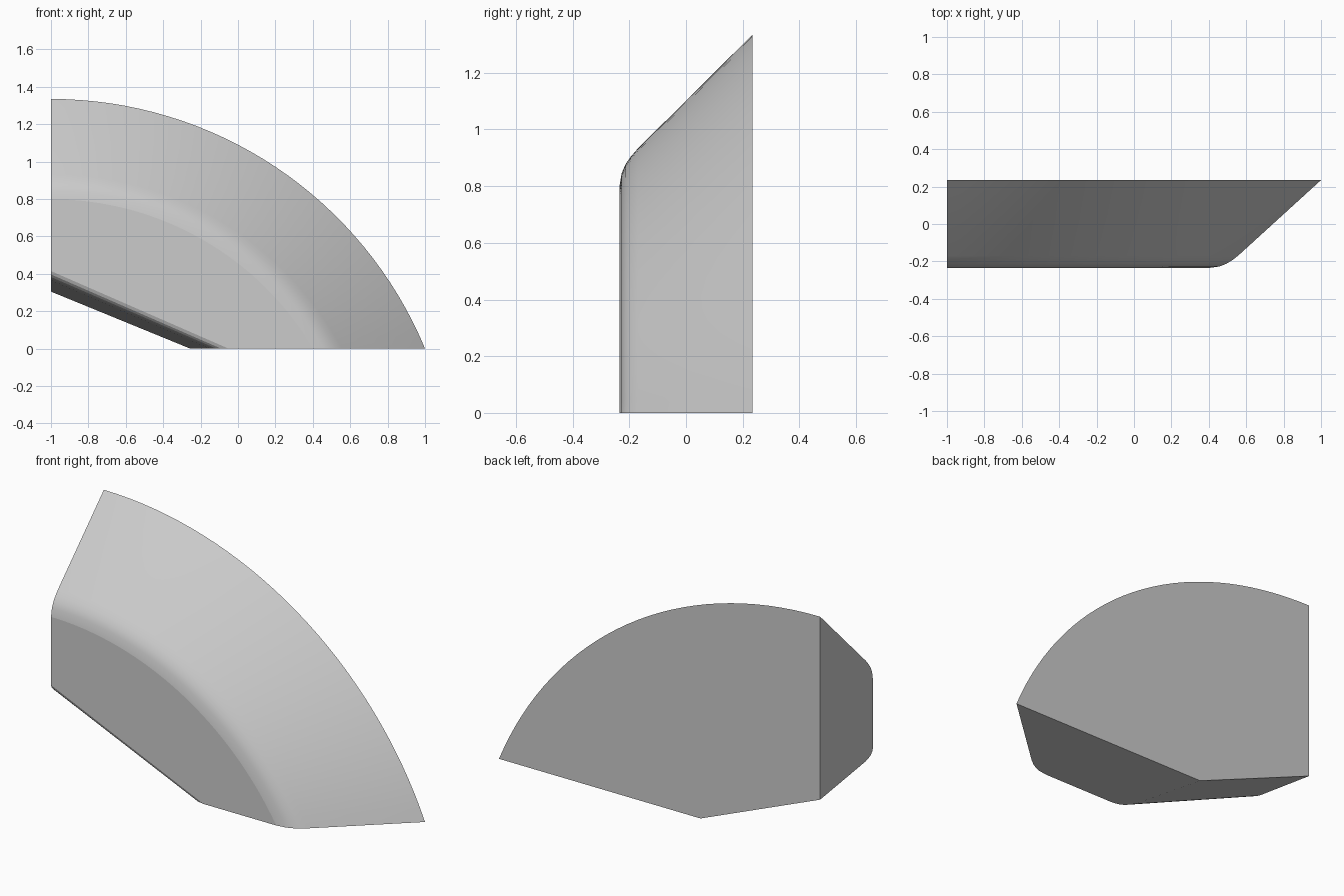
import bpy, bmesh, math

if "Cube" in bpy.data.objects:
    bpy.data.objects.remove(bpy.data.objects["Cube"])

CX, CZ = -1.0, -0.831   # centre of the big outer arc
SEG = 32

# Layers from back to front: y, arc radius, slanted edge height at x=-1, slanted edge x at z=0
layers = [
    (0.235, 2.166, 0.305, -0.255),
    (-0.170, 1.764, 0.366, -0.150),
    (-0.195, 1.735, 0.374, -0.132),
    (-0.213, 1.709, 0.383, -0.115),
    (-0.227, 1.677, 0.397, -0.090),
    (-0.235, 1.630, 0.415, -0.050),
]


def outline(bm, y, radius, z_left, x_low):
    """Arc sector cut off at x=-1, z=0 and the slanted lower edge."""
    pts = [(-1, z_left), (x_low, 0)]
    start = math.asin(-CZ / radius)
    for i in range(SEG + 1):
        a = start + (math.pi / 2 - start) * i / SEG
        pts.append((CX + radius * math.cos(a), max(0, CZ + radius * math.sin(a))))
    return [bm.verts.new((x, y, z)) for x, z in pts]


# Panel: lofted layers with flat caps
bm = bmesh.new()
rings = [outline(bm, *layer) for layer in layers]
n = len(rings[0])
for a, b in zip(rings, rings[1:]):
    for i in range(n):
        j = (i + 1) % n
        f = bm.faces.new((a[i], a[j], b[j], b[i]))
        f.smooth = 2 <= i < n - 1      # only the curved rim is smooth
bm.faces.new(rings[0])
bm.faces.new(rings[-1])
bmesh.ops.recalc_face_normals(bm, faces=bm.faces)

mesh = bpy.data.meshes.new("bevelled_panel")
bm.to_mesh(mesh)
bm.free()
panel = bpy.data.objects.new("bevelled_panel", mesh)
bpy.context.collection.objects.link(panel)

# Plain grey
grey = bpy.data.materials.new("light grey")
grey.diffuse_color = (0.6, 0.6, 0.6, 1)
grey.use_nodes = True
grey.node_tree.nodes["Principled BSDF"].inputs["Base Color"].default_value = grey.diffuse_color
mesh.materials.append(grey)
